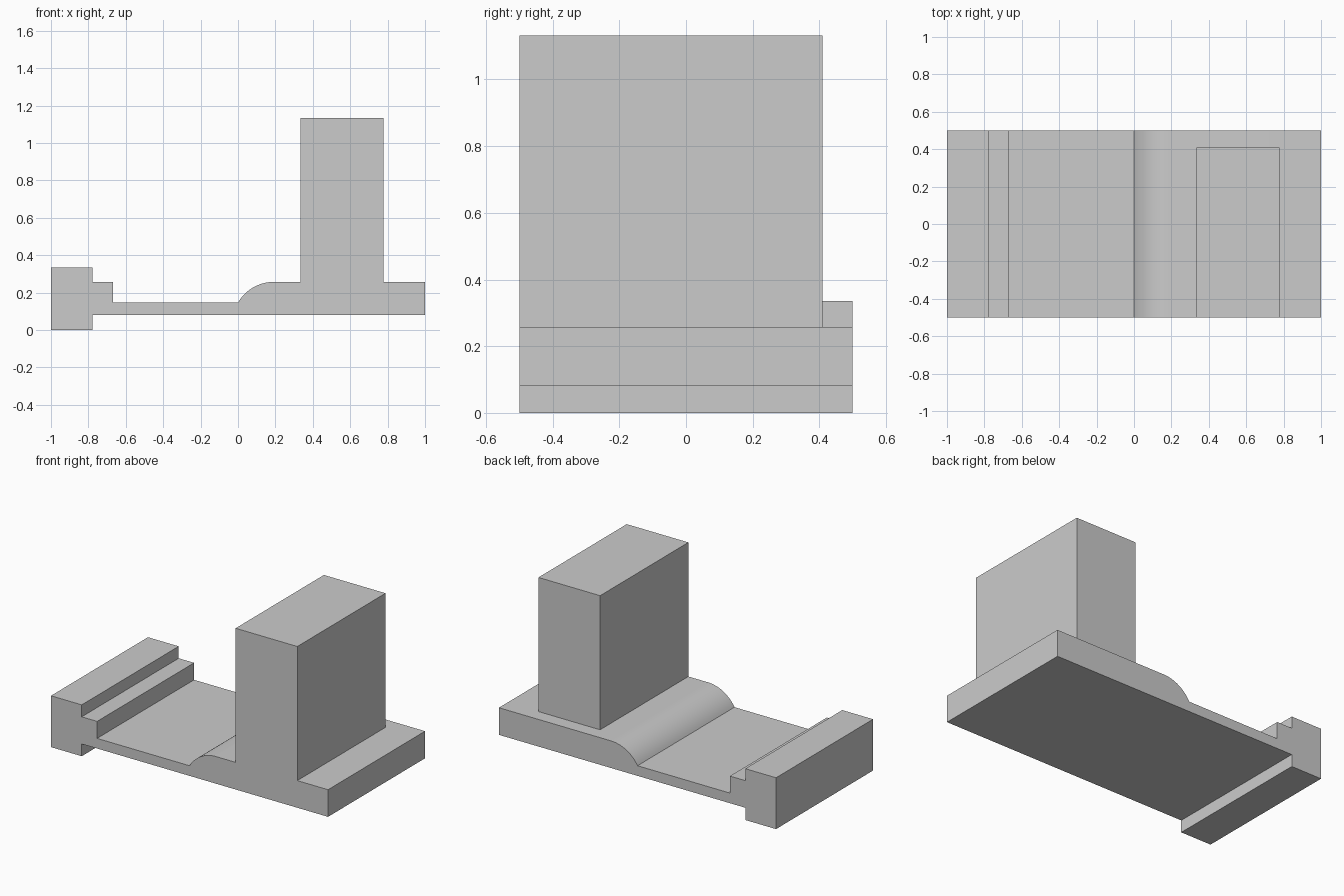
import bpy
import bmesh
from math import sin, cos, radians

cube = bpy.data.objects.get("Cube")
if cube:
    bpy.data.objects.remove(cube, do_unlink=True)

GREY = (0.6, 0.6, 0.6, 1.0)
grey = bpy.data.materials.new("plain grey")
grey.use_nodes = True
grey.diffuse_color = GREY
grey.node_tree.nodes["Principled BSDF"].inputs["Base Color"].default_value = GREY

Y_FRONT, Y_BACK, Y_BLOCK = -0.5, 0.5, 0.41
Z_TOP = 0.257


def extrude_profile(bm, points, y0, y1):
    """Extrude an x-z outline from y0 to y1 as a closed solid."""
    face = bm.faces.new([bm.verts.new((x, y0, z)) for x, z in points])
    result = bmesh.ops.extrude_face_region(bm, geom=[face], use_keep_orig=True)
    moved = [g for g in result["geom"] if isinstance(g, bmesh.types.BMVert)]
    bmesh.ops.translate(bm, verts=moved, vec=(0, y1 - y0, 0))
    bmesh.ops.recalc_face_normals(bm, faces=bm.faces)


def make_object(name, points, y0, y1):
    mesh = bpy.data.meshes.new(name)
    bm = bmesh.new()
    extrude_profile(bm, points, y0, y1)
    bm.to_mesh(mesh)
    bm.free()
    mesh.materials.append(grey)
    obj = bpy.data.objects.new(name, mesh)
    bpy.context.collection.objects.link(obj)
    return obj


# Rounded step: a 60 degree arc that levels out at the raised deck
RADIUS, STEPS = 0.222, 16
arc_x = RADIUS * sin(radians(60))
arc = []
for i in range(STEPS + 1):
    a = radians(60 * i / STEPS)
    arc.append((arc_x - RADIUS * sin(a), Z_TOP - RADIUS * (1 - cos(a))))

# Base plate with the end rail, ledge, recessed floor and raised deck
base_outline = [
    (-1, 0), (-0.778, 0), (-0.778, 0.08), (1, 0.08), (1, Z_TOP),
    *arc,
    (-0.667, 0.146), (-0.667, Z_TOP), (-0.778, Z_TOP),
    (-0.778, 0.335), (-1, 0.335),
]
base = make_object("stepped_base", base_outline, Y_FRONT, Y_BACK)

# Tall block standing on the raised deck, flush with the front
block_outline = [(0.333, Z_TOP), (0.778, Z_TOP), (0.778, 1.132), (0.333, 1.132)]
make_object("upright_block", block_outline, Y_FRONT, Y_BLOCK)

# Smooth the curved step, keep all other edges sharp
bpy.ops.object.select_all(action="DESELECT")
base.select_set(True)
bpy.context.view_layer.objects.active = base
bpy.ops.object.shade_smooth_by_angle(angle=radians(30))
